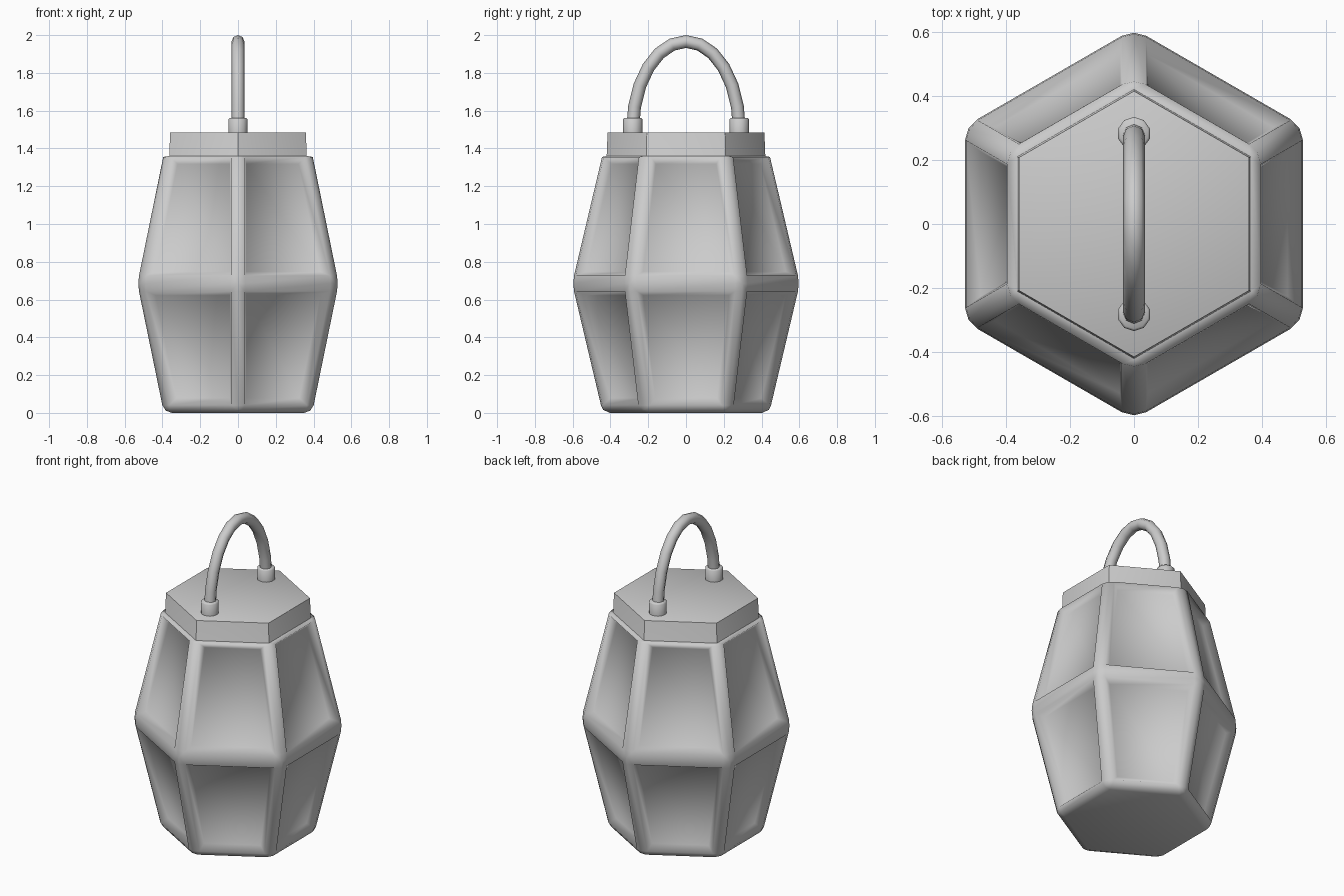
import bpy, bmesh
from math import sin, cos, pi, radians

if "Cube" in bpy.data.objects:
    bpy.data.objects.remove(bpy.data.objects["Cube"])


def finish(name, bm):
    bmesh.ops.recalc_face_normals(bm, faces=bm.faces)
    for f in bm.faces:
        f.smooth = True
    me = bpy.data.meshes.new(name)
    bm.to_mesh(me)
    bm.free()
    ob = bpy.data.objects.new(name, me)
    bpy.context.collection.objects.link(ob)
    return ob


def ring_solid(profile, sides, cy=0.0):
    """Closed stack of polygon rings given as (z, radius), corners on the y axis."""
    bm = bmesh.new()
    rings = [[bm.verts.new((r * sin(2 * pi * i / sides), cy + r * cos(2 * pi * i / sides), z))
              for i in range(sides)] for z, r in profile]
    for a, b in zip(rings, rings[1:]):
        for i in range(sides):
            j = (i + 1) % sides
            bm.faces.new((a[i], a[j], b[j], b[i]))
    bm.faces.new(rings[0])
    bm.faces.new(rings[-1])
    bmesh.ops.recalc_face_normals(bm, faces=bm.faces)
    return bm


def smooth_by_angle(ob, angle):
    bpy.ops.object.select_all(action='DESELECT')
    bpy.context.view_layer.objects.active = ob
    ob.select_set(True)
    bpy.ops.object.shade_smooth_by_angle(angle=radians(angle))


# One-piece hexagonal body and stepped lid, edges rounded, twelve recessed panels
bm = ring_solid([(0.005, 0.453), (0.69, 0.615), (1.36, 0.457), (1.365, 0.42), (1.49, 0.415)], 6)
low = [e for e in bm.edges if min(v.co.z for v in e.verts) < 1.359
       and max(v.co.z for v in e.verts) < 1.362]
bmesh.ops.bevel(bm, geom=low, offset=0.042, segments=2, profile=0.5,
                affect='EDGES', clamp_overlap=True)
lid = [e for e in bm.edges if min(v.co.z for v in e.verts) > 1.362 and e.calc_length() > 0.05]
bmesh.ops.bevel(bm, geom=lid, offset=0.016, segments=2, profile=0.5,
                affect='EDGES', clamp_overlap=True)
bm.normal_update()
panels = [f for f in bm.faces if abs(f.normal.z) < 0.5 and f.calc_area() > 0.12]
bmesh.ops.inset_individual(bm, faces=panels, thickness=0.03, depth=-0.04,
                           use_even_offset=True)
bmesh.ops.translate(bm, verts=bm.verts, vec=(0, 0, -min(v.co.z for v in bm.verts)))
finish("lantern_body", bm)

# Sockets holding the handle
for side, label in ((-1, "front"), (1, "back")):
    bm = ring_solid([(1.48, 0.052), (1.555, 0.052), (1.562, 0.045)], 10, side * 0.282)
    smooth_by_angle(finish(label + "_handle_socket", bm), 60)

# Arched carrying handle
cu = bpy.data.curves.new("handle", 'CURVE')
cu.dimensions = '3D'
cu.bevel_depth = 0.034
cu.bevel_resolution = 2
sp = cu.splines.new('POLY')
steps = 12
sp.points.add(steps)
for i, p in enumerate(sp.points):
    t = pi * i / steps
    p.co = (0, 0.282 * cos(t), 1.5 + 0.466 * sin(t), 1)
ob = bpy.data.objects.new("handle", cu)
bpy.context.collection.objects.link(ob)
